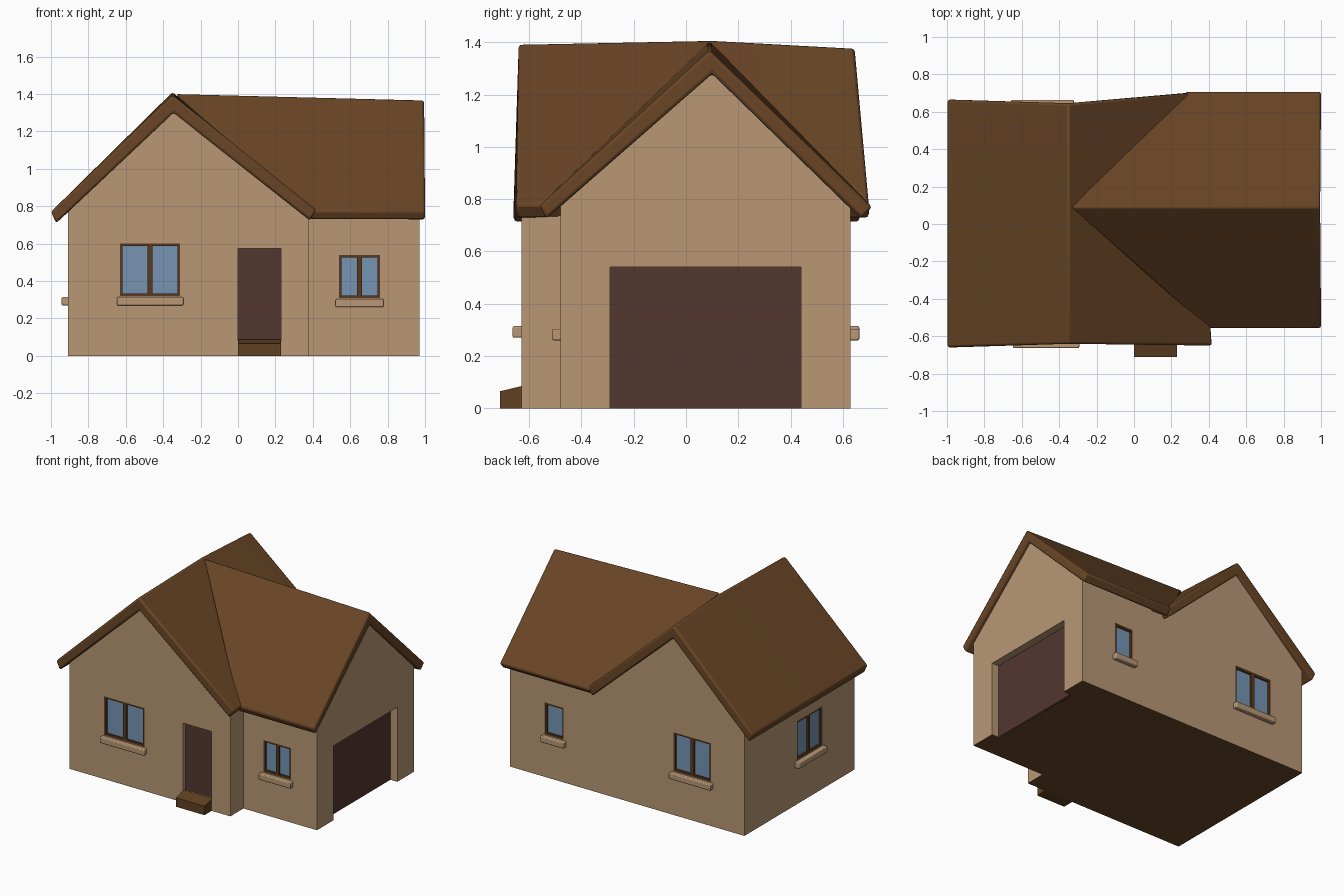
import bpy, bmesh, math
from mathutils import Matrix, Vector

cube = bpy.data.objects.get("Cube")
if cube:
    bpy.data.objects.remove(cube, do_unlink=True)


def material(name, rgb):
    m = bpy.data.materials.new(name)
    m.use_nodes = True
    m.diffuse_color = (*rgb, 1)
    bsdf = m.node_tree.nodes["Principled BSDF"]
    bsdf.inputs["Base Color"].default_value = (*rgb, 1)
    bsdf.inputs["Roughness"].default_value = 0.9
    return m


PLASTER = material("tan plaster", (0.48, 0.31, 0.178))
ROOF = material("brown roof", (0.142, 0.06, 0.019))
DOOR = material("dark red door", (0.087, 0.037, 0.03))
GLASS = material("blue glass", (0.18, 0.30, 0.45))
FRAME = material("window wood", (0.105, 0.04, 0.012))
STEP = material("step wood", (0.115, 0.052, 0.015))


def finish(name, bm, mat, bevel=0):
    bmesh.ops.recalc_face_normals(bm, faces=bm.faces)
    mesh = bpy.data.meshes.new(name)
    bm.to_mesh(mesh)
    bm.free()
    ob = bpy.data.objects.new(name, mesh)
    bpy.context.collection.objects.link(ob)
    if mat:
        mesh.materials.append(mat)
    if bevel:
        mod = ob.modifiers.new("soft edges", 'BEVEL')
        mod.width, mod.segments, mod.limit_method = bevel, 2, 'ANGLE'
        activate(ob)
        bpy.ops.object.shade_smooth_by_angle(angle=math.radians(35))
    return ob


def activate(ob):
    bpy.ops.object.select_all(action='DESELECT')
    ob.select_set(True)
    bpy.context.view_layer.objects.active = ob


def loft(name, rings, mat, bevel=0):
    """Solid through a row of matching closed sections."""
    bm = bmesh.new()
    rows = [[bm.verts.new(p) for p in ring] for ring in rings]
    n = len(rows[0])
    for a, b in zip(rows, rows[1:]):
        for i in range(n):
            j = (i + 1) % n
            bm.faces.new((a[i], a[j], b[j], b[i]))
    bm.faces.new(rows[0])
    bm.faces.new(rows[-1])
    return finish(name, bm, mat, bevel)


# Wall sides: u runs along the wall, n points outward from it
SIDES = {
    "front": lambda u, n: (u, -0.63 - n),
    "wing_front": lambda u, n: (u, -0.48 - n),
    "back": lambda u, n: (u, 0.63 + n),
    "left": lambda u, n: (-0.91 - n, u),
    "right": lambda u, n: (0.97 + n, u),
}


def add_box(bm, side, u, n, z):
    a = Vector((*SIDES[side](u[0], n[0]), z[0]))
    b = Vector((*SIDES[side](u[1], n[1]), z[1]))
    d = b - a
    size = Matrix.Diagonal((abs(d.x), abs(d.y), abs(d.z), 1))
    bmesh.ops.create_cube(bm, size=1, matrix=Matrix.Translation((a + b) / 2) @ size)


def boxes(name, side, specs, mat, bevel=0):
    bm = bmesh.new()
    for spec in specs:
        add_box(bm, side, *spec)
    return finish(name, bm, mat, bevel)


def paint_underside(ob):
    ob.data.materials.append(ROOF)
    for f in ob.data.polygons:
        if f.normal.z < -0.9:
            f.material_index = 1


def cut(wall, side, u, z, depth):
    cutter = boxes("opening_cutter", side, [(u, (-depth, 0.1), z)], PLASTER)
    cutter.hide_render = True
    mod = wall.modifiers.new("opening", 'BOOLEAN')
    mod.operation, mod.solver, mod.object = 'DIFFERENCE', 'EXACT', cutter
    activate(wall)
    bpy.ops.object.modifier_apply(modifier=mod.name)
    bpy.data.objects.remove(cutter, do_unlink=True)


# Main house body with its gables at front and back
main_front = [(-0.91, 0), (-0.91, 0.81), (-0.345, 1.34), (0.28, 0.84), (0.38, 0.76), (0.38, 0)]
main_back = [(-0.91, 0), (-0.91, 0.81), (-0.345, 1.32), (0.27, 0.755), (0.38, 0.75), (0.38, 0)]
main_walls = loft("main_walls", [[(x, -0.63, z) for x, z in main_front],
                                 [(x, 0.63, z) for x, z in main_back]], PLASTER)

# Garage wing body
wing = [(-0.48, 0), (-0.48, 0.80), (0.1, 1.31), (0.63, 0.80), (0.63, 0)]
wing_walls = loft("wing_walls", [[(x, y, z) for y, z in wing] for x in (0.38, 0.97)], PLASTER)
for body in (main_walls, wing_walls):
    paint_underside(body)


# Main roof: ridge runs front to back, gable ends lean slightly
def main_ring(y_eave, y_ridge, right, ridge):
    return [(-1.0, y_eave[0], 0.77), (-0.35, y_ridge, ridge), (right, y_eave[1], 0.78),
            (right - 0.035, y_eave[1], 0.725), (-0.345, y_ridge, ridge - 0.095),
            (-0.972, y_eave[0], 0.71)]


loft("main_roof", [main_ring((-0.66, -0.65), -0.64, 0.42, 1.395),
                   main_ring((0.1, 0.1), 0.1, 0.37, 1.41),
                   main_ring((0.665, 0.70), 0.645, 0.30, 1.38)], ROOF, 0.012)


# Wing roof: ridge runs sideways, inner end follows the valleys
def wing_ring(front, middle, back, ridge):
    return [(front, -0.56, 0.775), (middle, 0.09, ridge), (back, 0.712, 0.77),
            (back, 0.67, 0.725), (middle, 0.1, ridge - 0.09), (front, -0.535, 0.725)]


loft("wing_roof", [wing_ring(0.39, -0.34, 0.28, 1.405),
                   wing_ring(1.0, 0.995, 1.0, 1.37)], ROOF, 0.012)


# Windows: recess, glass, wooden frame and sill
def window(name, wall, side, u, z, mullion=True):
    cut(wall, side, u, z, 0.03)
    boxes(name + "_glass", side, [(u, (-0.03, -0.016), z)], GLASS)
    t, depth = 0.013, (-0.025, -0.003)
    bars = [((u[0], u[0] + t), depth, z), ((u[1] - t, u[1]), depth, z),
            (u, depth, (z[0], z[0] + t)), (u, depth, (z[1] - t, z[1]))]
    if mullion:
        c = (u[0] + u[1]) / 2
        bars.append(((c - t, c + t), depth, z))
    boxes(name + "_frame", side, bars, FRAME)
    boxes(name + "_sill", side, [((u[0] - 0.018, u[1] + 0.018), (-0.02, 0.033),
                                  (z[0] - 0.05, z[0] - 0.006))], PLASTER, 0.006)


TALL, SHORT = (0.32, 0.60), (0.31, 0.54)
window("front_window", main_walls, "front", (-0.63, -0.31), TALL)
window("back_window", main_walls, "back", (-0.64, -0.34), TALL)
window("left_window", main_walls, "left", (-0.26, 0.03), TALL)
window("wing_front_window", wing_walls, "wing_front", (0.54, 0.76), SHORT)
window("wing_back_window", wing_walls, "back", (0.54, 0.69), SHORT, mullion=False)

# Front door and garage door, set back in their openings
cut(main_walls, "front", (0, 0.23), (0.08, 0.575), 0.035)
boxes("front_door", "front", [((0, 0.23), (-0.05, -0.03), (0.08, 0.575))], DOOR)
cut(wing_walls, "right", (-0.29, 0.44), (-0.1, 0.54), 0.06)
boxes("garage_door", "right", [((-0.29, 0.44), (-0.08, -0.055), (0, 0.54))], DOOR)

# Sloping doorstep
step = [(-0.62, 0), (-0.712, 0), (-0.712, 0.065), (-0.62, 0.087)]
loft("door_step", [[(x, y, z) for y, z in step] for x in (0, 0.23)], STEP)
